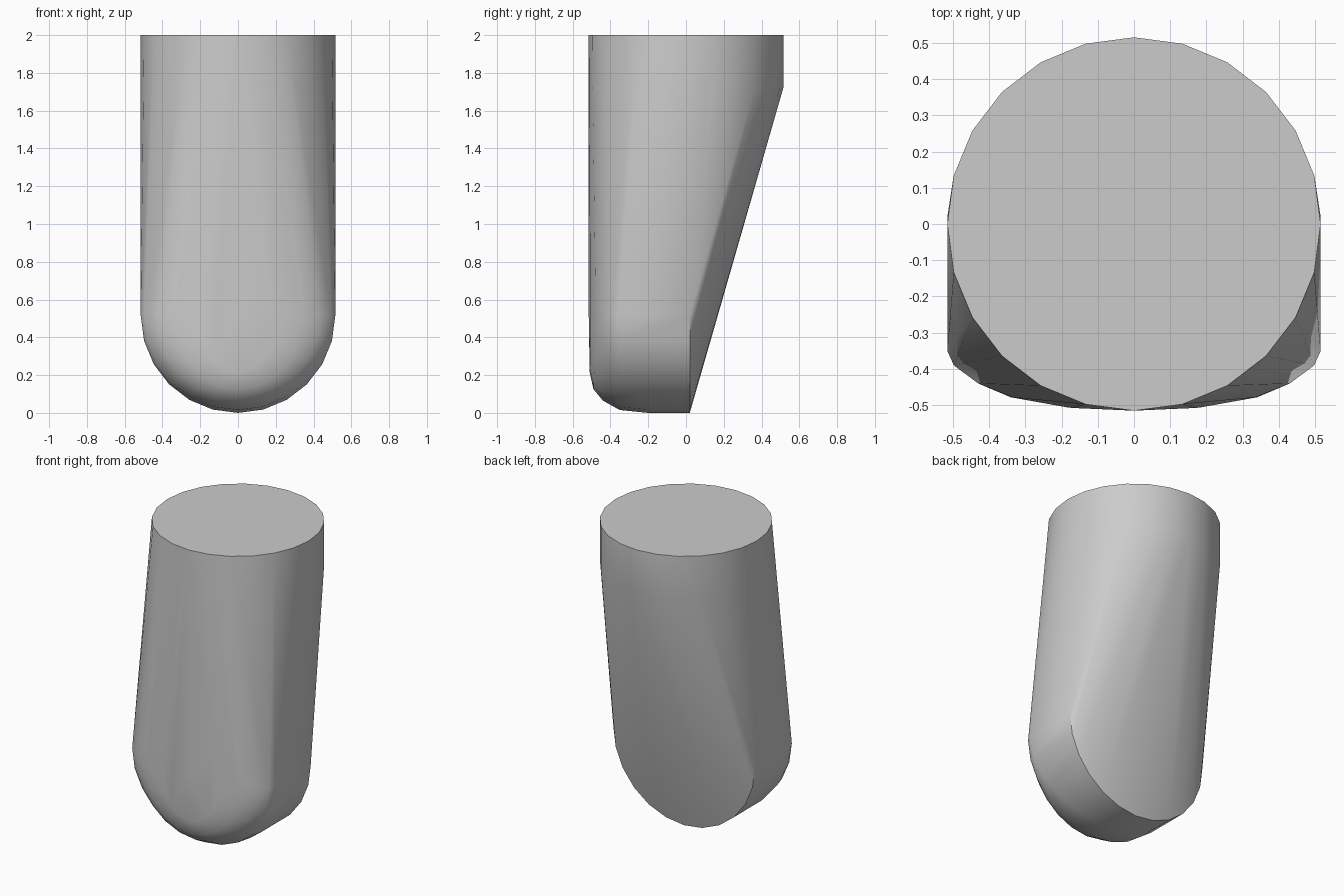
import bpy, bmesh, math

cube = bpy.data.objects.get("Cube")
if cube:
    bpy.data.objects.remove(cube, do_unlink=True)

RADIUS = 0.515
SIDES = 24

# Rounded front edge as (radius, y): below the nose and at its flanks
UNDER = [(0.30, -0.51), (0.39, -0.49), (0.45, -0.44), (0.50, -0.35), (RADIUS, -0.20)]
FLANK = [(0.18, -0.505), (0.34, -0.478), (0.43, -0.44), (0.497, -0.39), (RADIUS, -0.35)]

bm = bmesh.new()


def ring(place):
    for i in range(SIDES):
        a = math.tau * i / SIDES
        bm.verts.new(place(math.cos(a), math.sin(a)))


def nose_ring(under, flank):
    # Ring around the y axis, easing from the under profile to the flank profile
    def place(c, s):
        t = c * c
        r = under[0] + (flank[0] - under[0]) * t
        y = under[1] + (flank[1] - under[1]) * t
        return (r * c, y, RADIUS + r * s)
    ring(place)


# Upright round top
for z in (1.72, 2.0):
    ring(lambda c, s: (RADIUS * c, RADIUS * s, z))

# Lying round foot with a soft front and a sharp back rim
bm.verts.new((0, -RADIUS, RADIUS))
for under, flank in zip(UNDER, FLANK):
    nose_ring(under, flank)
nose_ring((RADIUS, 0.02), (RADIUS, 0.02))

# Stretch one skin over both ends
hull = bmesh.ops.convex_hull(bm, input=bm.verts[:])
loose = set(hull["geom_interior"]) | set(hull["geom_unused"])
bmesh.ops.delete(bm, geom=[v for v in loose if isinstance(v, bmesh.types.BMVert)], context="VERTS")
bmesh.ops.dissolve_limit(bm, angle_limit=math.radians(0.5), verts=bm.verts[:], edges=bm.edges[:])
bmesh.ops.recalc_face_normals(bm, faces=bm.faces[:])

mesh = bpy.data.meshes.new("rounded_peg")
bm.to_mesh(mesh)
bm.free()
peg = bpy.data.objects.new("rounded_peg", mesh)
bpy.context.collection.objects.link(peg)

# Plain grey
grey = bpy.data.materials.new("plain_grey")
grey.use_nodes = True
colour = (0.6, 0.6, 0.6, 1)
grey.diffuse_color = colour
grey.node_tree.nodes["Principled BSDF"].inputs["Base Color"].default_value = colour
mesh.materials.append(grey)

# Smooth sides, crisp rims
bpy.context.view_layer.objects.active = peg
peg.select_set(True)
bpy.ops.object.shade_smooth_by_angle(angle=math.radians(35))
